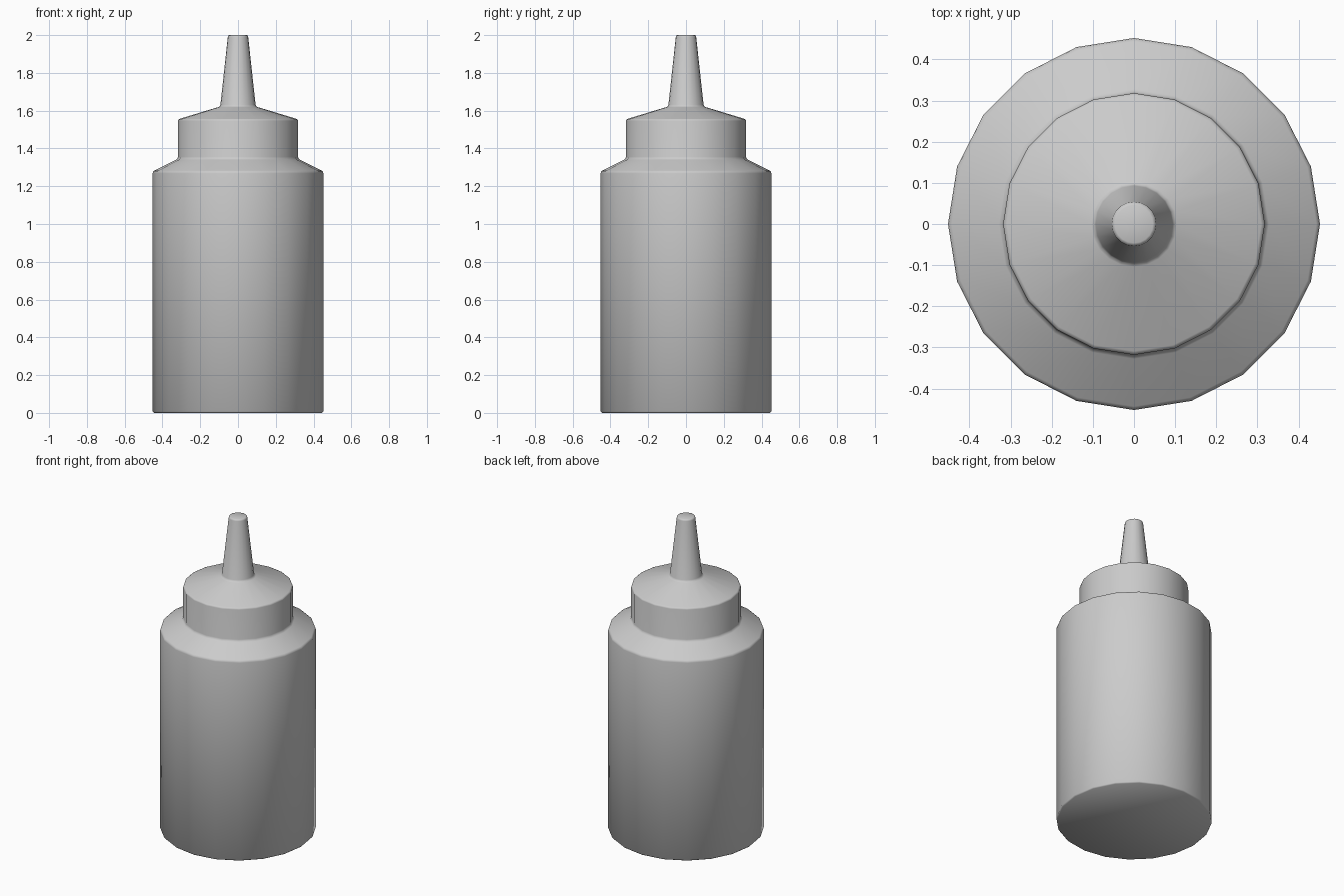
import bpy, bmesh
from math import cos, sin, tau

if "Cube" in bpy.data.objects:
    bpy.data.objects.remove(bpy.data.objects["Cube"])

SIDES = 20


def lathe(name, profile):
    """Revolve (radius, height) points around z and cap both ends."""
    bm = bmesh.new()
    rings = [[bm.verts.new((r * cos(tau * i / SIDES), r * sin(tau * i / SIDES), z))
              for i in range(SIDES)] for r, z in profile]
    for low, high in zip(rings, rings[1:]):
        for i in range(SIDES):
            j = (i + 1) % SIDES
            bm.faces.new((low[i], low[j], high[j], high[i]))
    bm.faces.new(rings[0][::-1])
    bm.faces.new(rings[-1])
    for face in bm.faces:
        face.smooth = True
    mesh = bpy.data.meshes.new(name)
    bm.to_mesh(mesh)
    bm.free()
    obj = bpy.data.objects.new(name, mesh)
    bpy.context.collection.objects.link(obj)
    return obj


# Squeeze bottle: one continuous skin with softened corners
base = [(0.445, 0.0), (0.452, 0.007)]
shoulder = [(0.452, 1.268), (0.450, 1.277), (0.443, 1.283)]
collar = [(0.328, 1.340), (0.321, 1.346), (0.318, 1.356)]
cap_rim = [(0.318, 1.546), (0.316, 1.553), (0.309, 1.557)]
nozzle_root = [(0.104, 1.619), (0.097, 1.623), (0.093, 1.632)]
tip = [(0.054, 1.990), (0.052, 1.997), (0.046, 2.0)]
lathe("squeeze_bottle", base + shoulder + collar + cap_rim + nozzle_root + tip)
